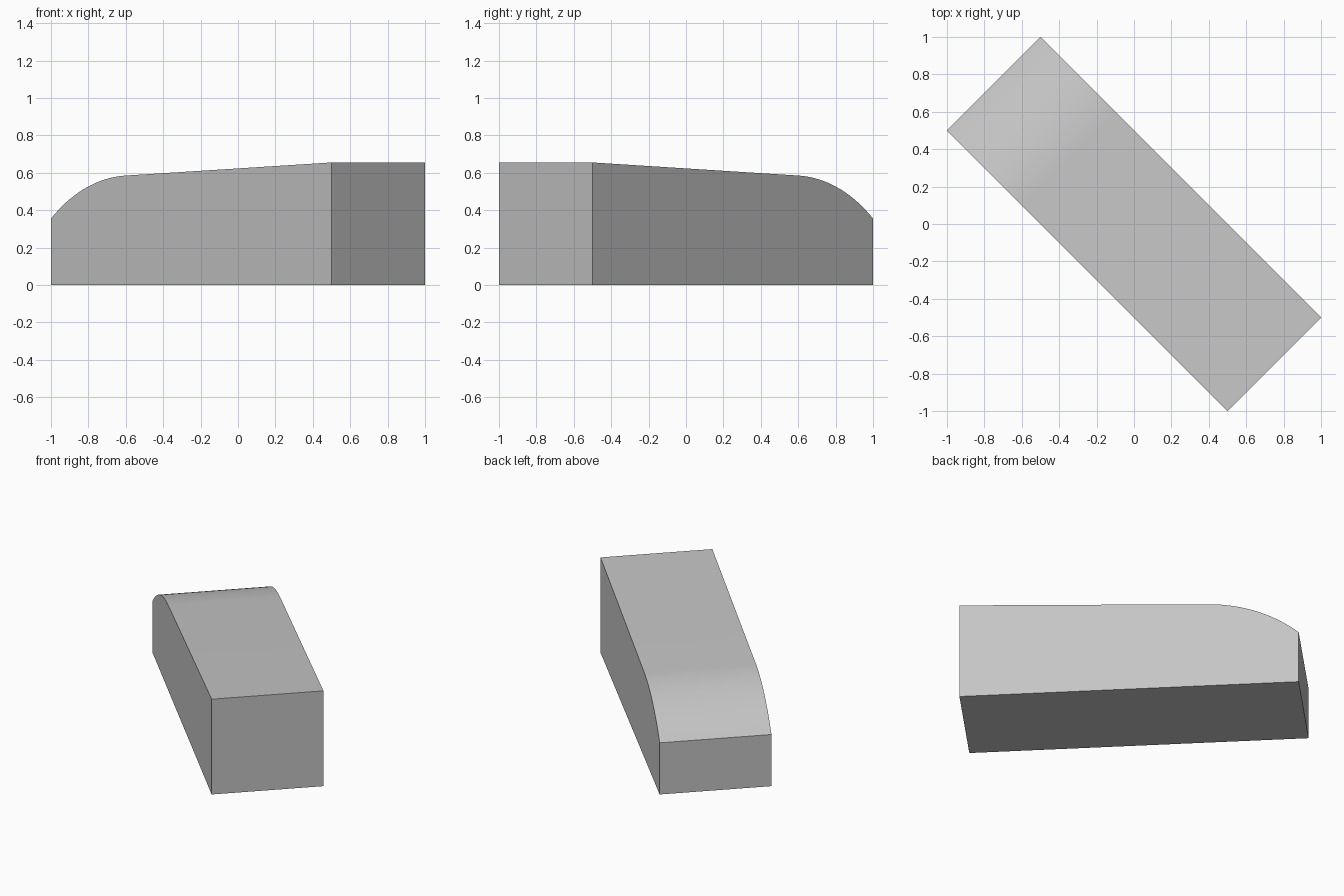
import bpy
import bmesh
import math
from mathutils import Matrix, Vector

cube = bpy.data.objects.get("Cube")
if cube:
    bpy.data.objects.remove(cube, do_unlink=True)

# Plain grey material
grey = bpy.data.materials.new("plain grey")
grey.use_nodes = True
COLOUR = (0.56, 0.56, 0.56, 1)
grey.diffuse_color = COLOUR
grey.node_tree.nodes["Principled BSDF"].inputs["Base Color"].default_value = COLOUR

LENGTH, WIDTH = 1.5 * math.sqrt(2), 0.5 * math.sqrt(2)
NOSE_HEIGHT, TAIL_HEIGHT = 0.355, 0.655
ARC_STEPS = 24


def tangent_arc(start, end, slope_target, steps):
    """Points of the circular arc from start to end, running smoothly on to slope_target."""
    along = (slope_target - end).normalized()
    inward = Vector((along.y, -along.x))
    chord = end - start
    radius = -chord.length_squared / (2 * chord.dot(inward))
    centre = end + inward * radius
    a0 = math.atan2(*(start - centre).yx)
    a1 = math.atan2(*(end - centre).yx)
    angles = [a0 + (a1 - a0) * i / steps for i in range(steps + 1)]
    return [centre + radius * Vector((math.cos(a), math.sin(a))) for a in angles]


# Side profile: rounded nose, gently rising top, upright tail
nose = Vector((0, NOSE_HEIGHT))
shoulder = Vector((0.4 * math.sqrt(2), 0.585))
tail = Vector((LENGTH, TAIL_HEIGHT))
profile = [Vector((0, 0))] + tangent_arc(nose, shoulder, tail, ARC_STEPS)
profile += [tail, Vector((LENGTH, 0))]

# Extrude the profile across the width
bm = bmesh.new()
side = bm.faces.new([bm.verts.new((p.x - LENGTH / 2, -WIDTH / 2, p.y)) for p in profile])
extruded = bmesh.ops.extrude_face_region(bm, geom=[side])
far_verts = [v for v in extruded["geom"] if isinstance(v, bmesh.types.BMVert)]
bmesh.ops.translate(bm, verts=far_verts, vec=(0, WIDTH, 0))

# Turn the block diagonally
bmesh.ops.rotate(bm, verts=bm.verts, matrix=Matrix.Rotation(-math.pi / 4, 3, "Z"))
bmesh.ops.recalc_face_normals(bm, faces=bm.faces)
mesh = bpy.data.meshes.new("rounded_block")
bm.to_mesh(mesh)
bm.free()
mesh.materials.append(grey)

block = bpy.data.objects.new("rounded_block", mesh)
bpy.context.collection.objects.link(block)
bpy.context.view_layer.objects.active = block
block.select_set(True)
bpy.ops.object.shade_smooth_by_angle(angle=math.radians(30))
